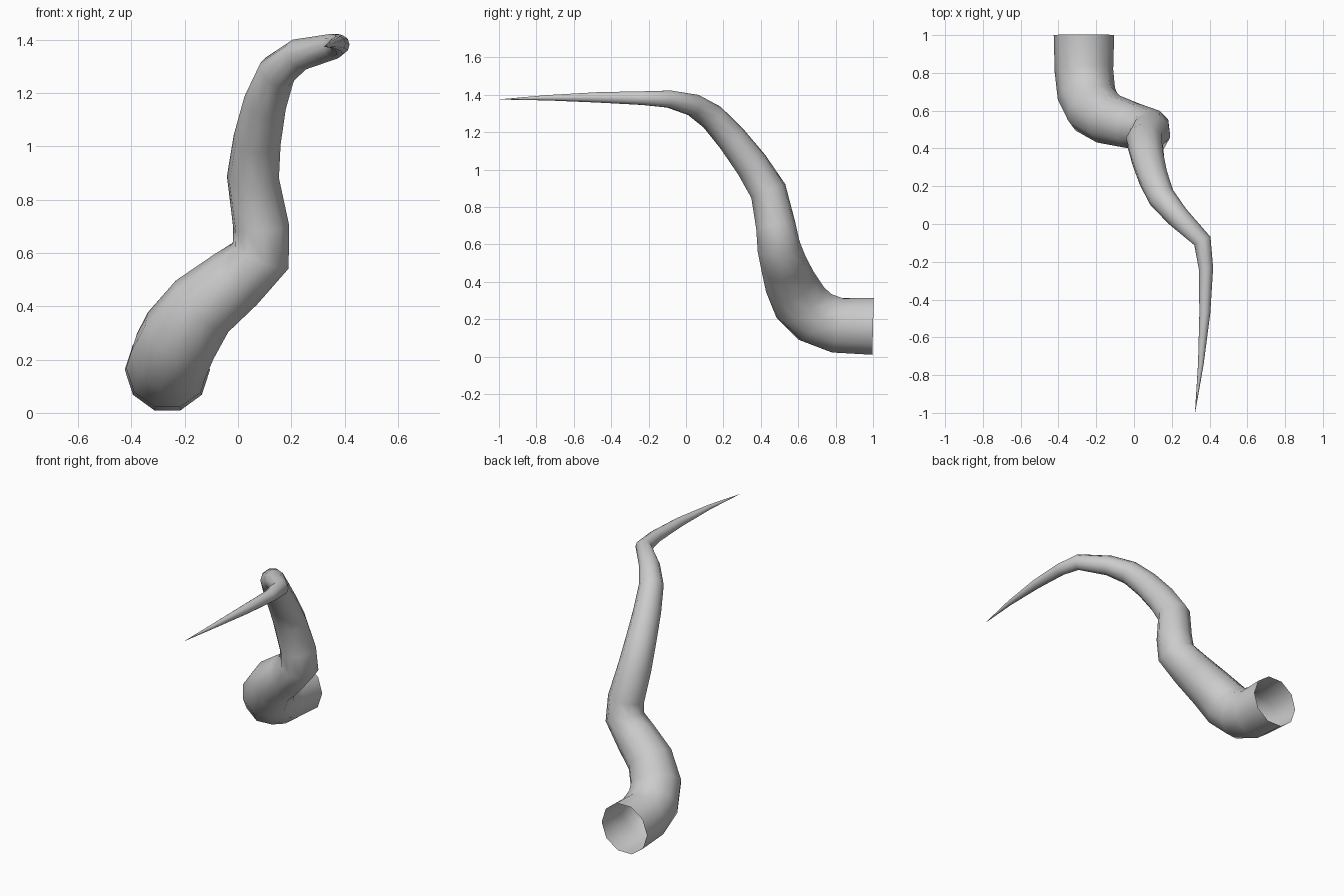
import bpy

# Centre line of the tapered horn, open base to tip: x, y, z, radius
PATH = [
    (-0.265, 1.00, 0.162, 0.160), (-0.265, 0.81, 0.167, 0.155),
    (-0.252, 0.69, 0.212, 0.155), (-0.215, 0.61, 0.290, 0.152),
    (-0.135, 0.555, 0.400, 0.138), (-0.010, 0.52, 0.500, 0.124),
    (0.085, 0.495, 0.590, 0.116), (0.087, 0.48, 0.700, 0.107),
    (0.056, 0.44, 0.885, 0.099), (0.072, 0.352, 1.025, 0.090),
    (0.102, 0.245, 1.165, 0.081), (0.147, 0.140, 1.280, 0.072),
    (0.230, 0.040, 1.345, 0.061), (0.362, -0.090, 1.377, 0.048),
    (0.381, -0.235, 1.382, 0.038), (0.375, -0.47, 1.386, 0.029),
    (0.354, -0.74, 1.384, 0.015), (0.323, -1.00, 1.375, 0.0005),
]

# Sweep a ten-sided round profile along the path
curve = bpy.data.curves.new("horn_path", "CURVE")
curve.dimensions = "3D"
curve.twist_mode = "MINIMUM"
curve.bevel_depth = 1.0
curve.bevel_resolution = 3
curve.use_fill_caps = False
spline = curve.splines.new("POLY")
spline.points.add(len(PATH) - 1)
for point, (x, y, z, r) in zip(spline.points, PATH):
    point.co = (x, y, z, 1)
    point.radius = r

# Turn the sweep into a smooth mesh
horn = bpy.data.objects.new("horn", curve)
bpy.context.collection.objects.link(horn)
bpy.context.view_layer.objects.active = horn
horn.select_set(True)
bpy.ops.object.convert(target="MESH")
bpy.ops.object.shade_smooth()
